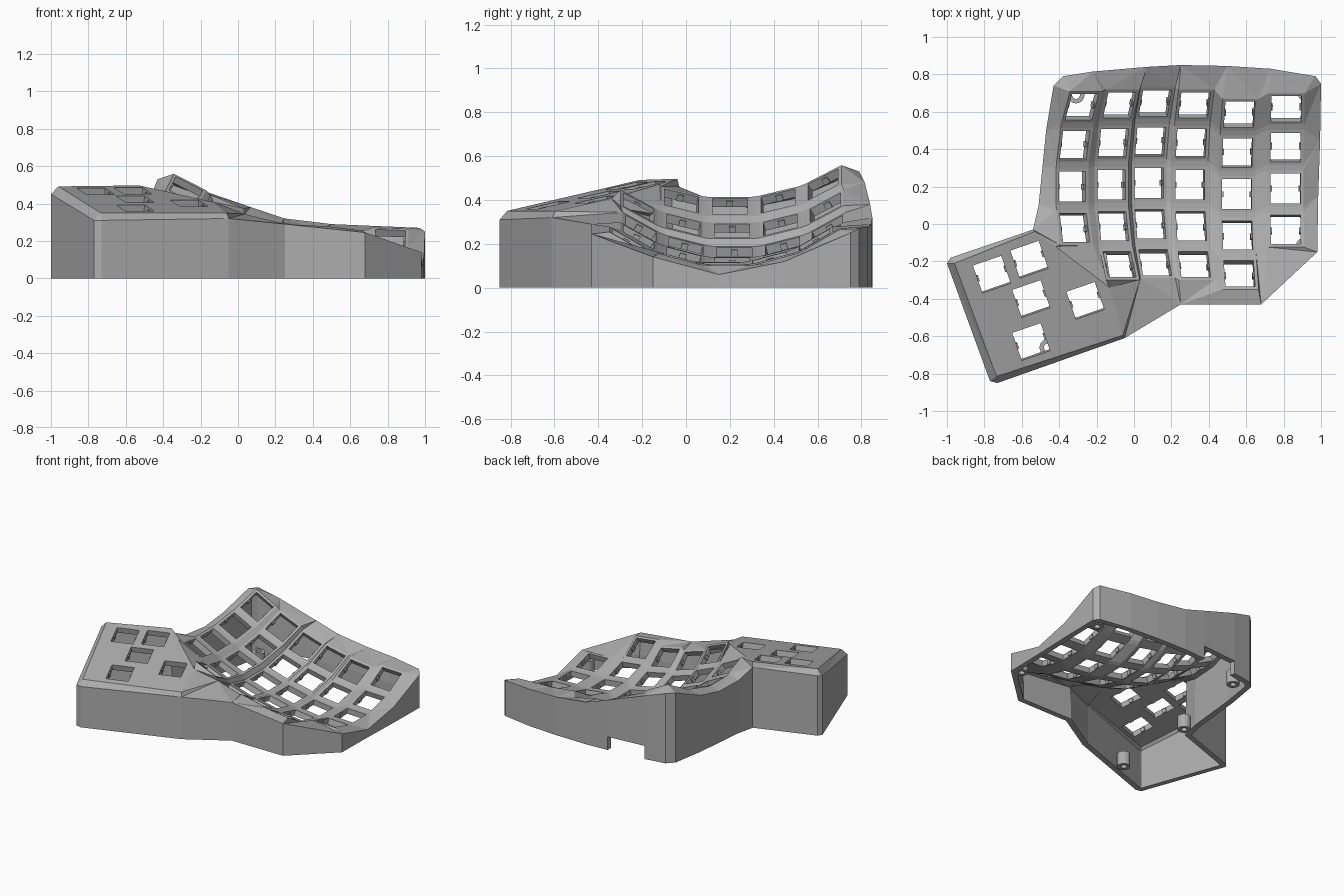
import bpy, bmesh, math
from mathutils import Vector, Matrix

if "Cube" in bpy.data.objects:
    bpy.data.objects.remove(bpy.data.objects["Cube"])

grey = bpy.data.materials.new("plain grey")
grey.use_nodes = True
colour = (0.42, 0.42, 0.42, 1)
grey.diffuse_color = colour
grey.node_tree.nodes["Principled BSDF"].inputs["Base Color"].default_value = colour


def make_object(name, bm, thickness=0):
    mesh = bpy.data.meshes.new(name)
    bm.to_mesh(mesh)
    bm.free()
    mesh.materials.append(grey)
    obj = bpy.data.objects.new(name, mesh)
    bpy.context.collection.objects.link(obj)
    if thickness:
        mod = obj.modifiers.new("thickness", "SOLIDIFY")
        mod.thickness = thickness
        mod.offset = -1
    return obj


# Key field layout: x, y, z and sideways tilt of each curved column
RADIUS, STEP, HALF, HOLE = 0.85, math.radians(15), 0.097, 0.08
COLUMNS = [(-0.33, 0.20, 0.37, 27), (-0.12, 0.21, 0.26, 22), (0.08, 0.22, 0.16, 17),
           (0.30, 0.21, 0.12, 12), (0.55, 0.16, 0.105, 7), (0.81, 0.19, 0.105, 2)]
ROWS = [4, 5, 5, 5, 5, 4]
CORNERS = {"TL": (-1, 1), "TR": (1, 1), "BR": (1, -1), "BL": (-1, -1)}


def key_matrix(c, r):
    x, y, z, tilt = COLUMNS[c]
    return (Matrix.Translation((x, y, z)) @ Matrix.Rotation(math.radians(tilt), 4, "Y")
            @ Matrix.Translation((0, 0, RADIUS)) @ Matrix.Rotation(STEP * (2 - r), 4, "X")
            @ Matrix.Translation((0, 0, -RADIUS)))


# Thumb plate is one tilted plane
TURN = math.radians(19)


def thumb_point(x, y):
    return Vector((x, y, 0.468 + 0.218 * (0.95 * y - 0.32 * x)))


THUMB_KEYS = [(-0.76, -0.27), (-0.56, -0.19), (-0.55, -0.40), (-0.26, -0.41), (-0.55, -0.63)]


def thumb_matrix(x, y):
    return (Matrix.Translation(thumb_point(x, y)) @ Matrix.Rotation(TURN, 4, "Z")
            @ Matrix.Rotation(math.atan(0.218), 4, "X"))


shell = bmesh.new()


def face(*verts):
    unique = list(dict.fromkeys(verts))
    if len(unique) > 2 and not shell.faces.get(unique):
        shell.faces.new(unique)


def zipper(a, b):
    """Join two chains of vertices, always along the shorter diagonal."""
    i = j = 0
    while i < len(a) - 1 or j < len(b) - 1:
        step_a = j == len(b) - 1 or (i < len(a) - 1 and
                 (a[i + 1].co - b[j].co).length < (a[i].co - b[j + 1].co).length)
        if step_a:
            face(a[i], a[i + 1], b[j])
            i += 1
        else:
            face(a[i], b[j + 1], b[j])
            j += 1


# Key frames with square holes
key = {}
for c, count in enumerate(ROWS):
    for r in range(count):
        m = key_matrix(c, r)
        outer, inner = [], []
        for name, (sx, sy) in CORNERS.items():
            key[c, r, name] = shell.verts.new(m @ Vector((sx * HALF, sy * HALF, 0)))
            outer.append(key[c, r, name])
            inner.append(shell.verts.new(m @ Vector((sx * HOLE, sy * HOLE, 0))))
        for k in range(4):
            n = (k + 1) % 4
            face(outer[k], outer[n], inner[n], inner[k])
        if r:
            face(key[c, r - 1, "BL"], key[c, r - 1, "BR"], key[c, r, "TR"], key[c, r, "TL"])

# Strips joining neighbouring columns
for c in range(len(ROWS) - 1):
    shared = range(min(ROWS[c], ROWS[c + 1]))
    left = [key[c, r, n] for r in shared for n in ("TR", "BR")]
    right = [key[c + 1, r, n] for r in shared for n in ("TL", "BL")]
    for k in range(len(left) - 1):
        face(left[k], right[k], right[k + 1], left[k + 1])

# Thumb plate with holes
border = [(-0.96, -0.21), (-0.735, -0.815), (-0.06, -0.595), (-0.13, -0.34),
          (-0.42, -0.12), (-0.53, -0.04)]
thumb = [shell.verts.new(thumb_point(*p)) for p in border]
loops = [thumb]
for p in THUMB_KEYS:
    m = thumb_matrix(*p)
    loops.append([shell.verts.new(m @ Vector((sx * HOLE, sy * HOLE, 0)))
                  for sx, sy in CORNERS.values()])
edges = [shell.edges.new((l[k], l[k - 1])) for l in loops for k in range(len(l))]
bmesh.ops.triangle_fill(shell, use_beauty=True, edges=edges,
                        normal=Vector((0.07, -0.207, 1)).normalized())
back_left, front_left, front_right, near_keys, near_side, back_right = thumb

# Web between thumb plate and key field
zipper([back_right, near_side, near_keys, front_right],
       [key[0, 3, "BL"], key[0, 3, "BR"], key[1, 3, "BL"], key[1, 4, "TL"],
        key[1, 4, "BL"], key[1, 4, "BR"], key[2, 4, "BL"]])

# Boundary of the top surface, clockwise from the back left
top = [key[c, 0, n] for c in range(6) for n in ("TL", "TR")]
top += [key[5, r, n] for r in range(4) for n in ("TR", "BR")]
top += [key[5, 3, "BL"], key[4, 3, "BR"], key[4, 4, "TR"]]
top += [key[c, 4, n] for c in (4, 3, 2) for n in ("BR", "BL")]
top += [front_right, front_left, back_left, back_right]
top += [key[0, r, n] for r in (3, 2, 1, 0) for n in ("BL", "TL")]
top = list(dict.fromkeys(top))

# Sloped rim and outer wall, with a cable notch in the back
OUTLINE = [(-0.38, 0.79, 0.53), (-0.22, 0.815, 0.48), (0.07, 0.84, 0.38), (0.25, 0.85, 0.32),
           (0.5, 0.845, 0.29), (0.73, 0.83, 0.28), (0.97, 0.79, 0.27), (1, 0.75, 0.25),
           (0.995, 0.45, 0.12), (0.985, 0.15, 0.06), (0.98, -0.15, 0.14), (0.68, -0.43, 0.245),
           (0.25, -0.43, 0.29), (-0.05, -0.61, 0.32), (-0.73, -0.85, 0.31), (-0.77, -0.84, 0.31),
           (-1, -0.21, 0.45), (-0.98, -0.18, 0.455), (-0.54, -0.03, 0.46), (-0.51, 0.1, 0.40),
           (-0.49, 0.3, 0.39), (-0.47, 0.5, 0.43), (-0.43, 0.74, 0.53)]
NOTCH = 1
rim = [shell.verts.new(p) for p in OUTLINE]
middle = [shell.verts.new((x, y, min(0.1, z / 2))) for x, y, z in OUTLINE]
foot = [shell.verts.new((x, y, 0)) for x, y, z in OUTLINE]
zipper(top + top[:1], rim + rim[:1])
for k in range(len(rim)):
    n = (k + 1) % len(rim)
    face(rim[k], rim[n], middle[n], middle[k])
    if k != NOTCH:
        face(middle[k], middle[n], foot[n], foot[k])

bmesh.ops.recalc_face_normals(shell, faces=shell.faces)
if sum(f.normal.z * f.calc_area() for f in shell.faces) < 0:
    bmesh.ops.reverse_faces(shell, faces=shell.faces)
make_object("case_shell", shell, 0.042)

# Small switch clips on the left and right of every hole
clips = bmesh.new()
places = [key_matrix(c, r) for c in range(6) for r in range(ROWS[c])]
places += [thumb_matrix(*p) for p in THUMB_KEYS]
for m in places:
    for side in (-1, 1):
        bmesh.ops.create_cube(clips, size=1, matrix=m
                              @ Matrix.Translation((side * HOLE, 0, -0.025))
                              @ Matrix.Diagonal((0.016, 0.03, 0.03, 1)))
make_object("switch_clips", clips)

# Hollow screw posts inside the wall
POSTS = [(0.92, 0.70), (0.91, -0.12), (-0.31, 0.69), (-0.45, 0.0), (-0.46, -0.66)]
for number, (x, y) in enumerate(POSTS):
    post = bmesh.new()
    bmesh.ops.create_cone(post, cap_ends=False, segments=24, radius1=0.045, radius2=0.045,
                          depth=0.1, matrix=Matrix.Translation((x, y, 0.05)))
    make_object("screw_post_%d" % (number + 1), post, 0.024)
